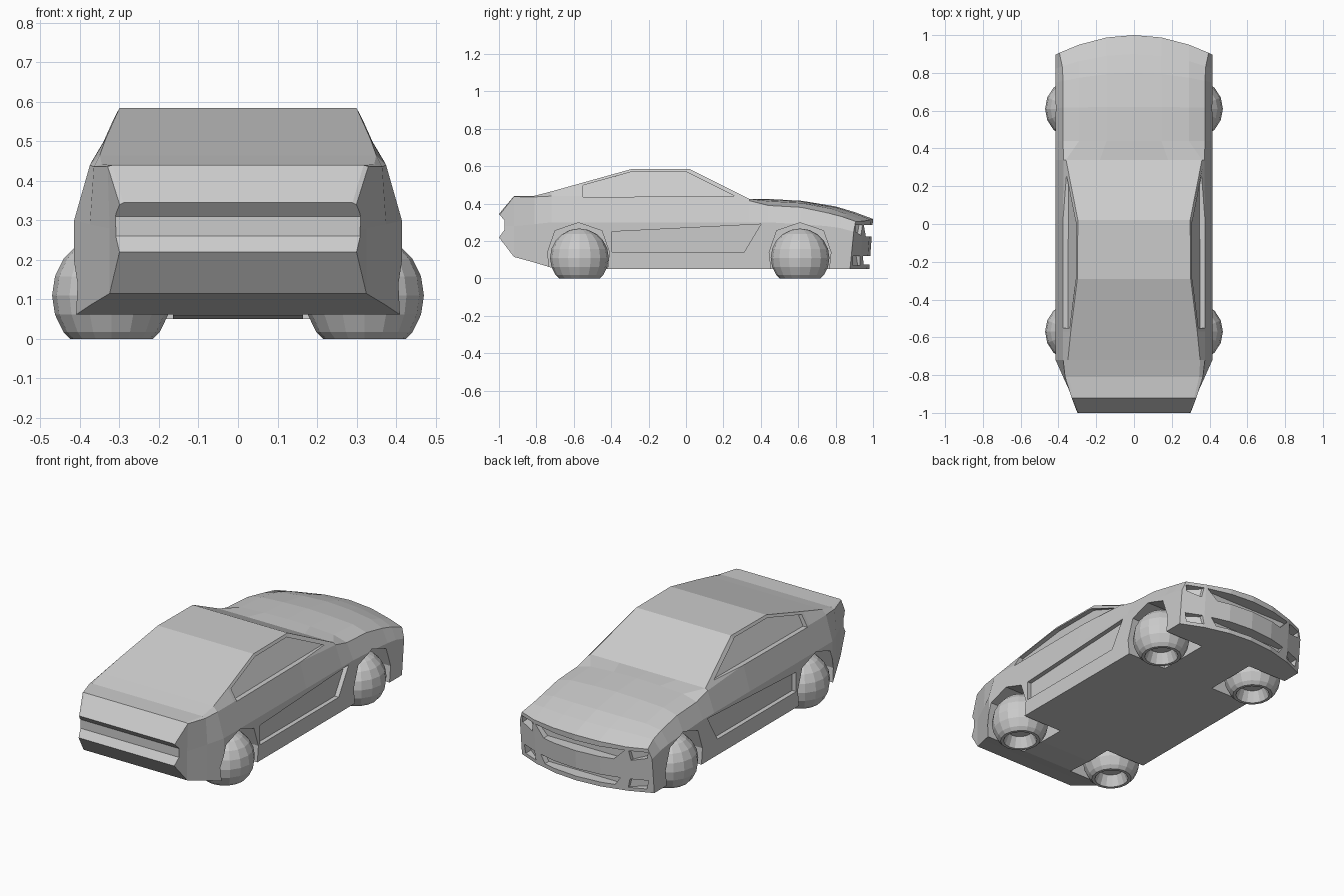
import bpy, bmesh
from mathutils import Matrix

if "Cube" in bpy.data.objects:
    bpy.data.objects.remove(bpy.data.objects["Cube"])


def finish(bm, name):
    bmesh.ops.recalc_face_normals(bm, faces=bm.faces)
    mesh = bpy.data.meshes.new(name)
    bm.to_mesh(mesh)
    bm.free()
    ob = bpy.data.objects.new(name, mesh)
    bpy.context.collection.objects.link(ob)
    return ob


# Body stations: y, floor z, half width, waist z, shoulder x, shoulder z, top x, top z
stations = [
    (-1.00, .22, .300, .28, .298, .335, .290, .345),
    (-.92, .115, .325, .28, .330, .437, .318, .44),
    (-.81, .085, .375, .29, .365, .436, .345, .442),
    (-.72, .058, .415, .30, .375, .44, .350, .465),
    (-.57, .05, .415, .30, .375, .44, .335, .507),
    (-.29, .05, .415, .30, .375, .44, .300, .585),
    (.02, .05, .415, .30, .375, .44, .297, .585),
    (.34, .05, .415, .30, .374, .415, .360, .425),
    (.44, .05, .415, .30, .375, .39, .290, .425),
    (.62, .05, .415, .29, .375, .38, .290, .415),
    (.80, .05, .415, .28, .375, .35, .290, .385),
    (.90, .05, .415, .27, .380, .33, .290, .355),
    (1.0, .05, .415, .25, .395, .305, .290, .318),
]


def half_ring(bm, s):
    y, zb, w, zm, xs, zs, xr, zt = s
    crown = .012 if y > .4 else 0
    pts = [(0, zb), (xr / 2, zb), (xr, zb), (w, zb), (w, zm), (xs, zs),
           (xr, zt - crown), (xr / 2, zt - crown / 3), (0, zt)]
    bow = .6 * min(1, max(0, (y - .6) / .4))          # rounds the nose in plan
    tuck = .02 if y > .95 else 0                      # lower bumper sits back
    return [bm.verts.new((x, y - bow * x * x - (tuck if z < .2 else 0), z))
            for x, z in pts]


# Car body: half loft, capped, mirrored
bm = bmesh.new()
rings = [half_ring(bm, s) for s in stations]
for a, b in zip(rings, rings[1:]):
    for i in range(8):
        bm.faces.new((a[i], a[i + 1], b[i + 1], b[i]))
for r in (rings[0], rings[-1]):
    bm.faces.new((r[0], r[1], r[7], r[8]))
    bm.faces.new((r[1], r[2], r[6], r[7]))
    bm.faces.new(r[2:7])
bmesh.ops.mirror(bm, geom=bm.verts[:] + bm.edges[:] + bm.faces[:],
                 matrix=Matrix(), merge_dist=.0005, axis='X')
bmesh.ops.remove_doubles(bm, verts=bm.verts, dist=.0005)
body = finish(bm, "car_body")

# One cutter mesh holds every recess
cut = bmesh.new()


def prism(points, inner, outer, both=True, axis='X'):
    """Extrude a (y,z) or (x,z) outline from inner(point) to outer."""
    for sign in ((1, -1) if both else (1,)):
        if axis == 'X':
            near = [(sign * inner(a, z), a, z) for a, z in points]
            far = [(sign * outer, a, z) for a, z in points]
        else:
            near = [(sign * a, inner(a, z), z) for a, z in points]
            far = [(sign * a, outer, z) for a, z in points]
        n = [cut.verts.new(p) for p in near]
        f = [cut.verts.new(p) for p in far]
        cut.faces.new(n)
        cut.faces.new(f)
        for i in range(len(n)):
            j = (i + 1) % len(n)
            cut.faces.new((n[i], n[j], f[j], f[i]))


# Wheel arches
for cy in (-.575, .61):
    prism([(cy + dy, z) for dy, z in ((-.15, 0), (-.165, .14), (-.125, .255), (0, .298),
                                      (.125, .255), (.165, .14), (.15, 0))],
          lambda y, z: .165, .6)
# Side windows, following the slope of the cabin
prism([(-.55, .435), (.26, .44), (.0, .57), (-.29, .57), (-.55, .498)],
      lambda y, z: .347 - (z - .44) * .52, .6)
# Door recesses
prism([(-.395, .25), (.40, .29), (.31, .14), (-.395, .14)], lambda y, z: .39, .6)
# Tail groove
prism([(-1.02, .368), (-.97, .31), (-.97, .26), (-1.02, .193)],
      lambda y, z: -.6, .6, both=False)
# Grille and lower intake
prism([(-.28, .285), (.28, .285), (.22, .225), (-.22, .225)],
      lambda x, z: .925, 1.2, both=False, axis='Y')
prism([(-.25, .12), (.25, .12), (.22, .075), (-.22, .075)],
      lambda x, z: .915, 1.2, both=False, axis='Y')
# Headlights and fog lights
prism([(.30, .285), (.395, .285), (.39, .25), (.31, .23)],
      lambda x, z: .925 - (x - .3), 1.2, axis='Y')
prism([(.30, .12), (.39, .12), (.38, .07), (.29, .07)],
      lambda x, z: .91 - (x - .3) * .8, 1.2, axis='Y')

cutter = finish(cut, "recess_cutter")
cutter.hide_render = True
cutter.hide_viewport = True
mod = body.modifiers.new("recesses", 'BOOLEAN')
mod.operation = 'DIFFERENCE'
mod.solver = 'EXACT'
mod.object = cutter


# Wheels: low-poly balls cut flat at the ground with a hollow underside
def wheel(name, x, y):
    bm = bmesh.new()
    bmesh.ops.create_uvsphere(bm, u_segments=16, v_segments=10, radius=.157)
    bmesh.ops.bisect_plane(bm, geom=bm.verts[:] + bm.edges[:] + bm.faces[:],
                           plane_co=(0, 0, -.11), plane_no=(0, 0, -1), clear_outer=True)
    edges = [e for e in bm.edges if e.is_boundary]
    for scale, lift in ((.84, 0), (.72, .06)):
        geom = bmesh.ops.extrude_edge_only(bm, edges=edges)['geom']
        edges = [g for g in geom if isinstance(g, bmesh.types.BMEdge)]
        for v in [g for g in geom if isinstance(g, bmesh.types.BMVert)]:
            v.co.x *= scale
            v.co.y *= scale
            v.co.z += lift
    bmesh.ops.holes_fill(bm, edges=edges, sides=0)
    bmesh.ops.scale(bm, vec=(.96, 1, 1), verts=bm.verts)
    ob = finish(bm, name)
    ob.location = (x, y, .11)


for side, x in (("left", -.32), ("right", .32)):
    wheel("wheel_tail_" + side, x, -.57)
    wheel("wheel_nose_" + side, x, .61)
